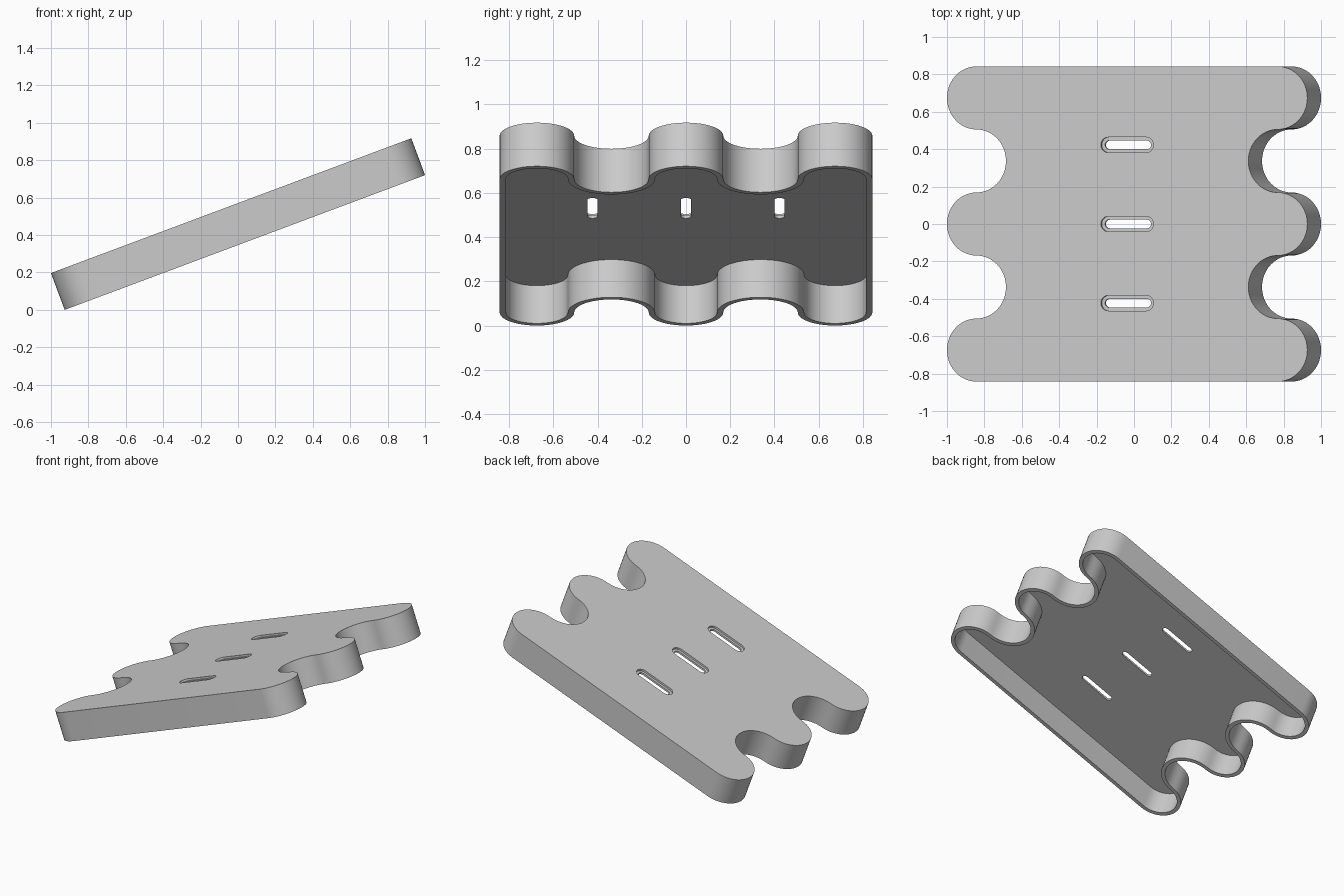
import bpy, bmesh, math
from mathutils import Matrix, Vector

if "Cube" in bpy.data.objects:
    bpy.data.objects.remove(bpy.data.objects["Cube"])

TILT = math.radians(20.5)
LENGTH, THICK, WALL = 2.057, 0.21, 0.028
R = 0.1685                      # radius of every lobe and notch
END = LENGTH / 2 - R            # line on which the end arcs are centred


def arc(cx, cy, r, a0, a1, n=24):
    return [(cx + r * math.cos(math.radians(a0 + (a1 - a0) * i / n)),
             cy + r * math.sin(math.radians(a0 + (a1 - a0) * i / n)))
            for i in range(n + 1)]


def wavy_outline(inset):
    """Three lobes and two notches on each end, moved inwards by inset."""
    right = []
    for k in range(5):
        cy = (k - 2) * 2 * R
        if k % 2 == 0:
            pts = arc(END, cy, R - inset, -90, 90)
        else:
            pts = arc(END, cy, R + inset, 270, 90)
        right += pts if k == 0 else pts[1:]
    return right + [(-x, -y) for x, y in right]


def slot_outline(length, half_width, cy):
    c = length / 2 - half_width
    return arc(c, cy, half_width, -90, 90, 12) + arc(-c, cy, half_width, 90, 270, 12)


def prism(name, outline, z0, z1):
    bm = bmesh.new()
    face = bm.faces.new([bm.verts.new((x, y, z0)) for x, y in outline])
    ext = bmesh.ops.extrude_face_region(bm, geom=[face])
    top = [g for g in ext["geom"] if isinstance(g, bmesh.types.BMVert)]
    bmesh.ops.translate(bm, verts=top, vec=(0, 0, z1 - z0))
    bmesh.ops.recalc_face_normals(bm, faces=bm.faces)
    mesh = bpy.data.meshes.new(name)
    bm.to_mesh(mesh)
    bm.free()
    obj = bpy.data.objects.new(name, mesh)
    bpy.context.collection.objects.link(obj)
    return obj


def cut(target, cutter):
    bpy.context.view_layer.objects.active = target
    mod = target.modifiers.new("cut", "BOOLEAN")
    mod.operation, mod.solver, mod.object = "DIFFERENCE", "EXACT", cutter
    bpy.ops.object.modifier_apply(modifier=mod.name)
    bpy.data.objects.remove(cutter)


# Wavy-ended shell, hollow underneath
h = THICK / 2
tray = prism("tray_shell", wavy_outline(0), -h, h)
cut(tray, prism("cavity", wavy_outline(WALL), -h - 0.1, h - WALL))

# Three stepped slots: wide recess on top, narrow hole through
for cy in (-0.423, 0, 0.423):
    cut(tray, prism("slot_recess", slot_outline(0.30, 0.041, cy), h - WALL / 2, h + 0.1))
    cut(tray, prism("slot_hole", slot_outline(0.262, 0.023, cy), h - 0.1, h + 0.1))

# Tilt and stand on the floor
tray.data.transform(Matrix.Rotation(-TILT, 4, "Y"))
low = min(v.co.z for v in tray.data.vertices)
tray.data.transform(Matrix.Translation(Vector((0, 0, -low))))

# Single grey plastic
mat = bpy.data.materials.new("light_grey")
mat.diffuse_color = (0.6, 0.6, 0.6, 1)
mat.use_nodes = True
mat.node_tree.nodes["Principled BSDF"].inputs["Base Color"].default_value = mat.diffuse_color
tray.data.materials.clear()
tray.data.materials.append(mat)
for p in tray.data.polygons:
    p.material_index = 0

bpy.ops.object.select_all(action="DESELECT")
tray.select_set(True)
bpy.context.view_layer.objects.active = tray
bpy.ops.object.shade_smooth_by_angle(angle=math.radians(30))
